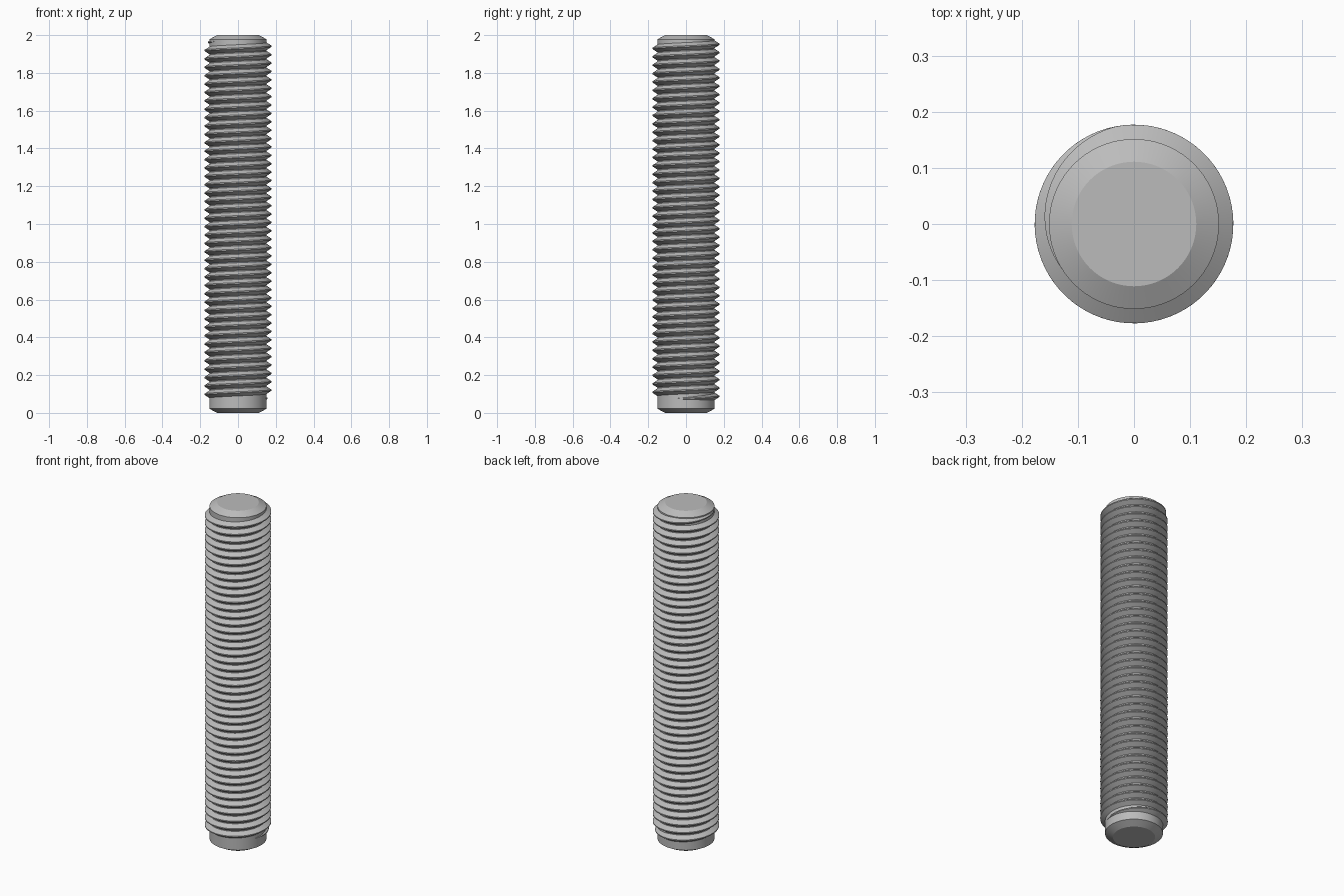
import bpy, bmesh
from math import sin, cos, pi, radians

cube = bpy.data.objects.get("Cube")
if cube:
    bpy.data.objects.remove(cube, do_unlink=True)

steel = bpy.data.materials.new("grey steel")
steel.use_nodes = True
colour = (0.5, 0.5, 0.5, 1)
steel.diffuse_color = colour
steel.node_tree.nodes["Principled BSDF"].inputs["Base Color"].default_value = colour

SEGMENTS = 72
CORE, CREST, PITCH = 0.1515, 0.177, 0.0444


def finish(name, bm):
    bmesh.ops.recalc_face_normals(bm, faces=bm.faces)
    mesh = bpy.data.meshes.new(name)
    bm.to_mesh(mesh)
    bm.free()
    mesh.materials.append(steel)
    obj = bpy.data.objects.new(name, mesh)
    bpy.context.collection.objects.link(obj)
    bpy.ops.object.select_all(action="DESELECT")
    bpy.context.view_layer.objects.active = obj
    obj.select_set(True)
    bpy.ops.object.shade_smooth_by_angle(angle=radians(20))


def bridge(bm, a, b, closed):
    n = len(a)
    for i in range(n if closed else n - 1):
        j = (i + 1) % n
        bm.faces.new((a[i], a[j], b[j], b[i]))


# Core rod with a shallow chamfer at each end
bm = bmesh.new()
rings = []
for r, z in ((0.111, 0), (CORE, 0.022), (CORE, 1.978), (0.111, 2)):
    rings.append([bm.verts.new((r * cos(2 * pi * i / SEGMENTS),
                                r * sin(2 * pi * i / SEGMENTS), z))
                  for i in range(SEGMENTS)])
for a, b in zip(rings, rings[1:]):
    bridge(bm, a, b, True)
bm.faces.new(rings[0])
bm.faces.new(rings[-1])
finish("core_rod", bm)

# Right-handed thread ridge that fades into the core at both ends
bm = bmesh.new()
start, end = radians(-20), radians(212) + 42 * 2 * pi
fade = radians(112)
z_start = 1.963 - PITCH * (end - radians(32) - start) / (2 * pi)
steps = round((end - start) / (2 * pi) * SEGMENTS)
previous = None
for k in range(steps + 1):
    t = start + (end - start) * k / steps
    z = z_start + PITCH * (t - start) / (2 * pi)
    height = min(1, (t - start) / fade, (end - t) / fade)
    top = CORE + (CREST - CORE) * height
    root = PITCH * (0.07 + 0.39 * height)
    tip = PITCH * 0.07
    section = [bm.verts.new((r * cos(t), r * sin(t), z + dz)) for r, dz in
               ((CORE - 0.001, -root), (top, -tip), (top, tip), (CORE - 0.001, root))]
    if previous:
        bridge(bm, previous, section, True)
    else:
        bm.faces.new(section)
    previous = section
bm.faces.new(previous)
finish("thread", bm)
